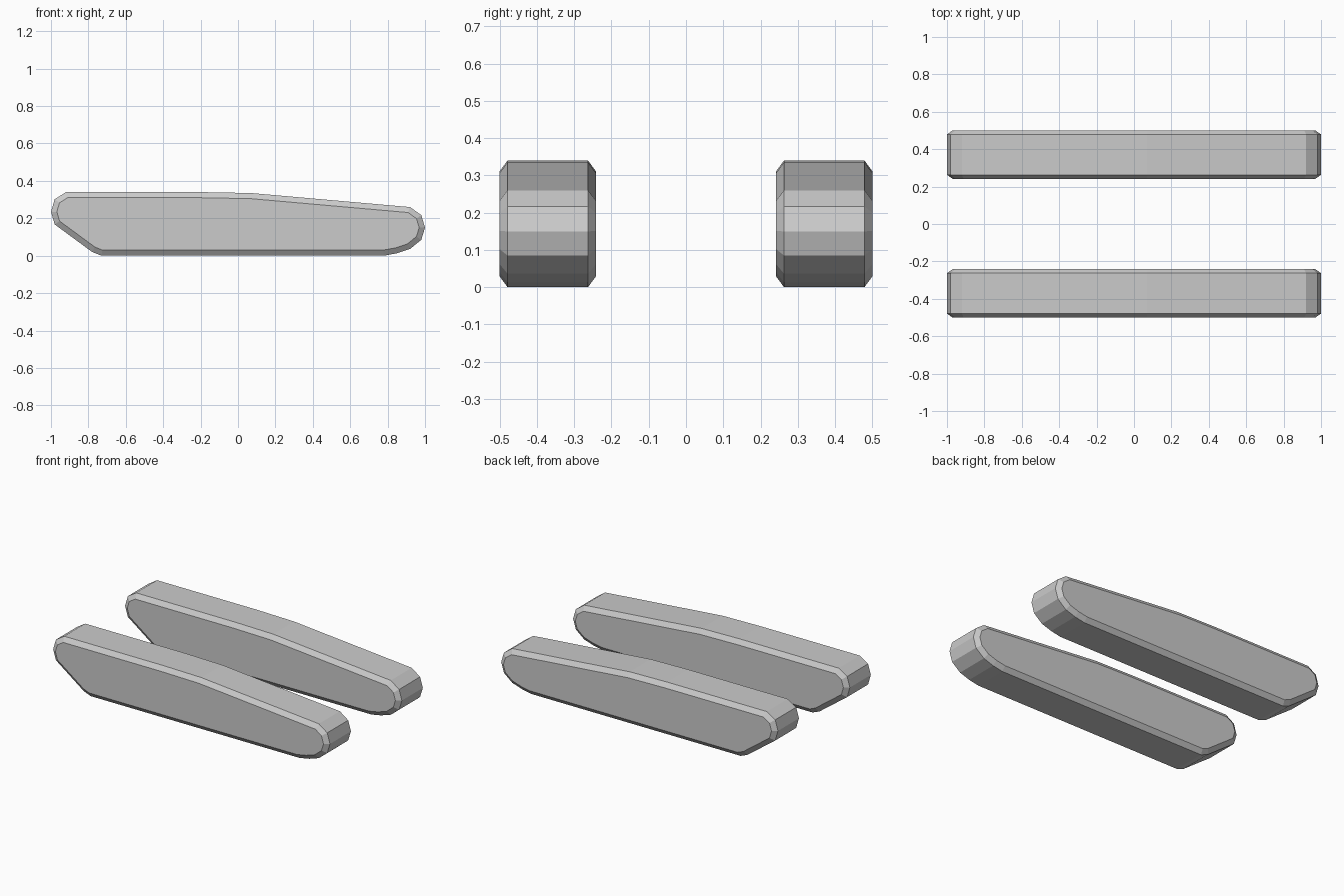
import bpy
import bmesh
from mathutils import Vector

if "Cube" in bpy.data.objects:
    bpy.data.objects.remove(bpy.data.objects["Cube"])

# Side outline of one track (x, z)
OUTLINE = [
    (-0.73, 0.0), (0.78, 0.0), (0.85, 0.013), (0.92, 0.036), (0.98, 0.085),
    (1.0, 0.15), (0.98, 0.217), (0.92, 0.26), (0.07, 0.335), (-0.2, 0.34),
    (-0.92, 0.34), (-0.98, 0.302), (-1.0, 0.235), (-0.98, 0.167), (-0.78, 0.02),
]
Y_IN, Y_OUT = 0.263, 0.479   # width of the tread surface
BEVEL, BULGE = 0.03, 0.022   # chamfer inset and sideways depth


def make_track(name, y0, y1):
    bm = bmesh.new()
    # Tread body: outline extruded across the width
    face = bm.faces.new([bm.verts.new((x, y0, z)) for x, z in OUTLINE])
    ext = bmesh.ops.extrude_face_region(bm, geom=[face], use_keep_orig=True)
    verts = [g for g in ext["geom"] if isinstance(g, bmesh.types.BMVert)]
    bmesh.ops.translate(bm, vec=Vector((0, y1 - y0, 0)), verts=verts)
    bmesh.ops.recalc_face_normals(bm, faces=bm.faces)
    # Chamfered rims leading to the flat side plates
    caps = [f for f in bm.faces if len(f.verts) == len(OUTLINE)]
    bmesh.ops.inset_region(bm, faces=caps, thickness=BEVEL, depth=BULGE,
                           use_even_offset=True, use_boundary=True)
    bmesh.ops.recalc_face_normals(bm, faces=bm.faces)
    mesh = bpy.data.meshes.new(name)
    bm.to_mesh(mesh)
    bm.free()
    obj = bpy.data.objects.new(name, mesh)
    bpy.context.collection.objects.link(obj)
    return obj


# Pair of tracks
make_track("right_track", -Y_OUT, -Y_IN)
make_track("left_track", Y_IN, Y_OUT)
